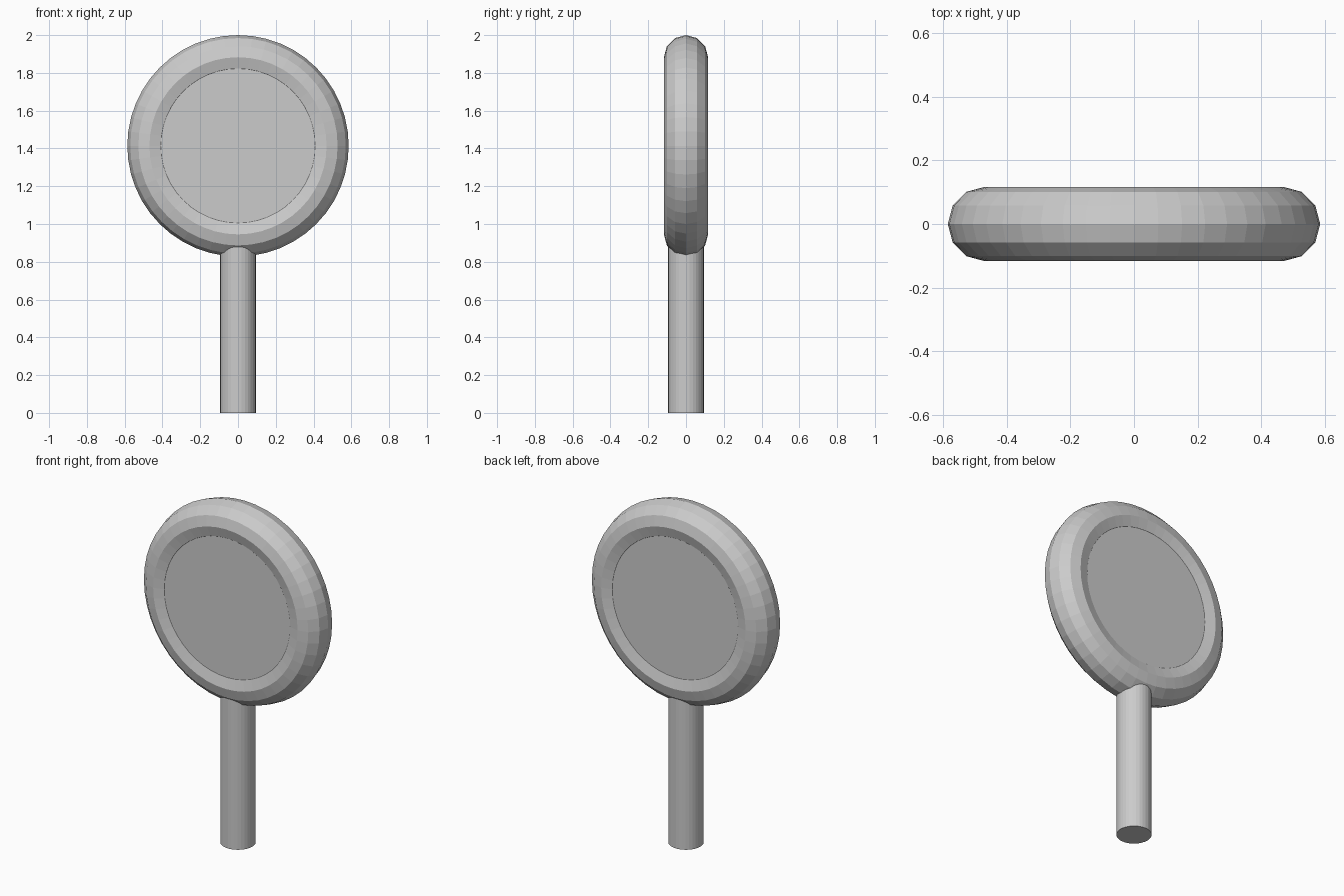
import bpy
import math

cube = bpy.data.objects.get("Cube")
if cube:
    bpy.data.objects.remove(cube, do_unlink=True)

RING, TUBE = 0.469, 0.117
CENTRE = (0, 0, 2 - RING - TUBE)
UPRIGHT = (math.radians(90), 0, 0)

grey = bpy.data.materials.new("plain_grey")
grey.use_nodes = True
colour = (0.6, 0.6, 0.6, 1)
grey.diffuse_color = colour
grey.node_tree.nodes["Principled BSDF"].inputs["Base Color"].default_value = colour


def finish(name):
    part = bpy.context.object
    part.name = part.data.name = name
    part.data.materials.append(grey)


# Faceted rim
bpy.ops.mesh.primitive_torus_add(
    major_segments=48, minor_segments=12, major_radius=RING,
    minor_radius=TUBE, location=CENTRE, rotation=UPRIGHT)
finish("rim")

# Flat disc filling the rim
bpy.ops.mesh.primitive_cylinder_add(
    vertices=48, radius=RING - 0.02, depth=0.2,
    location=CENTRE, rotation=UPRIGHT)
finish("disc")

# Round handle, its top buried in the rim
HANDLE = 0.94
bpy.ops.mesh.primitive_cylinder_add(
    vertices=32, radius=0.094, depth=HANDLE, location=(0, 0, HANDLE / 2))
finish("handle")
